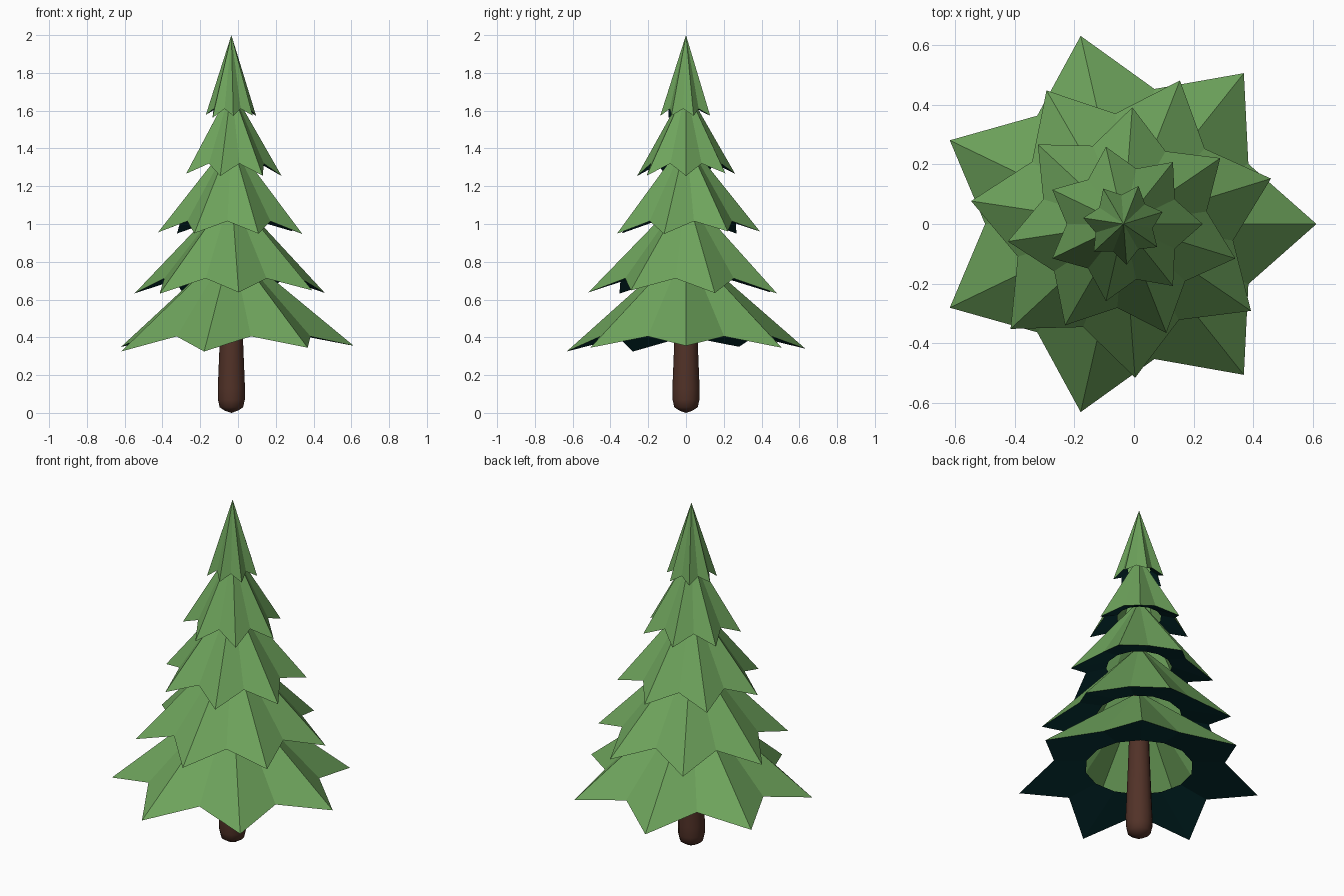
import bpy, bmesh, math, random

cube = bpy.data.objects.get("Cube")
if cube:
    bpy.data.objects.remove(cube)

random.seed(4)
AXIS_X = -0.035   # the tree stands slightly off the middle
POINTS = 7        # branch tips per tier


def material(name, rgb):
    m = bpy.data.materials.new(name)
    m.use_nodes = True
    m.diffuse_color = (*rgb, 1)
    bsdf = m.node_tree.nodes["Principled BSDF"]
    bsdf.inputs["Base Color"].default_value = (*rgb, 1)
    bsdf.inputs["Roughness"].default_value = 0.9
    return m


needle_green = material("needle green", (0.156, 0.37, 0.107))
shade_teal = material("underside teal", (0.002, 0.032, 0.036))
bark_brown = material("bark brown", (0.084, 0.032, 0.021))


def finish(bm, name, mats):
    mesh = bpy.data.meshes.new(name)
    bm.to_mesh(mesh)
    bm.free()
    for m in mats:
        mesh.materials.append(m)
    obj = bpy.data.objects.new(name, mesh)
    obj.location.x = AXIS_X
    bpy.context.collection.objects.link(obj)
    return obj


def polar(bm, r, angle, z):
    return bm.verts.new((r * math.cos(angle), r * math.sin(angle), z))


def tier(name, radius, turn, tip_z, valley_z, apex_z, tip_offsets=None):
    """Star-shaped cone with a dark underside ring that is open in the middle."""
    bm = bmesh.new()
    apex = bm.verts.new((0, 0, apex_z))
    rim, hole = [], []
    count = POINTS * 2
    for i in range(count):
        angle = math.radians(turn) + math.tau * i / count
        if i % 2 == 0:
            offset = tip_offsets[i // 2] if tip_offsets else random.uniform(-0.01, 0.01)
            rim.append(polar(bm, radius, angle, tip_z + offset))
        else:
            rim.append(polar(bm, radius * 0.718, angle, valley_z))
        hole.append(polar(bm, radius * 0.443, angle, valley_z + 0.025))
    for i in range(count):
        j = (i + 1) % count
        bm.faces.new((rim[i], rim[j], apex))
        under = bm.faces.new((rim[j], rim[i], hole[i], hole[j]))
        under.material_index = 1
    return finish(bm, name, [needle_green, shade_teal])


# Foliage tiers, each turned a third of a tip spacing from the one below
step = 360 / POINTS / 3
tier("bottom_branches", 0.648, 0, 0.34, 0.405, 0.89,
     [0.015, 0.005, 0, 0.01, -0.015, -0.015, 0.005])
tier("lower_branches", 0.518, step, 0.64, 0.712, 1.17)
tier("middle_branches", 0.393, step * 2, 0.955, 1.015, 1.45)
tier("upper_branches", 0.266, 0, 1.26, 1.32, 1.72)
tier("top_branches", 0.137, step, 1.57, 1.61, 2.0)


# Trunk: rounded foot and a gentle taper
def trunk(sides=12):
    profile = [(0.035, 0.012), (0.062, 0.03), (0.071, 0.07),
               (0.072, 0.13), (0.061, 0.4), (0.03, 1.3)]
    bm = bmesh.new()
    foot = bm.verts.new((0, 0, 0))
    rings = [[polar(bm, r, math.tau * i / sides, z) for i in range(sides)]
             for r, z in profile]
    for i in range(sides):
        j = (i + 1) % sides
        bm.faces.new((foot, rings[0][j], rings[0][i]))
        for a, b in zip(rings, rings[1:]):
            bm.faces.new((a[i], a[j], b[j], b[i]))
    bm.faces.new(rings[-1])
    for f in bm.faces:
        f.smooth = True
    return finish(bm, "trunk", [bark_brown])


trunk()
